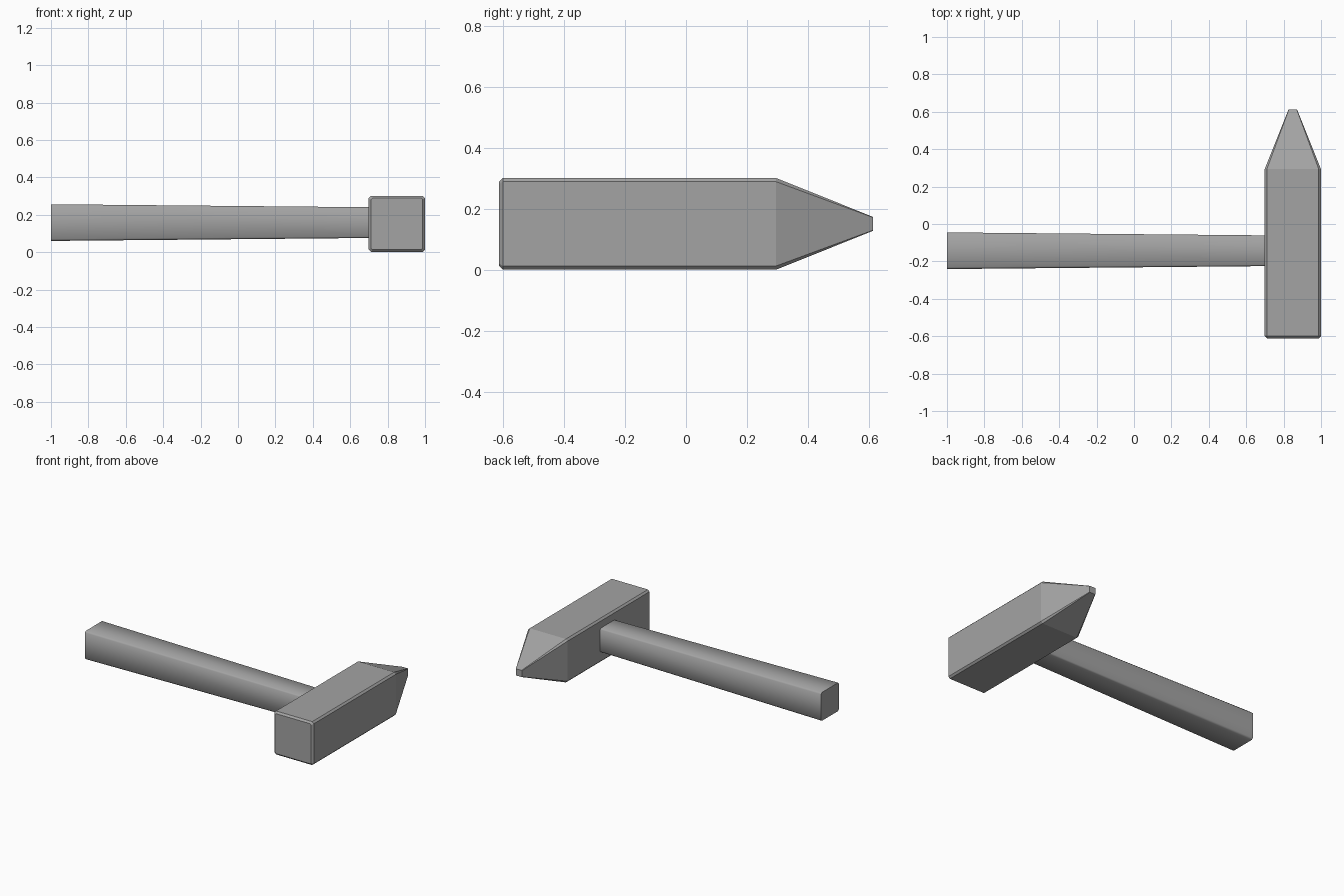
import bpy
import bmesh
from math import radians

cube = bpy.data.objects.get("Cube")
if cube:
    bpy.data.objects.remove(cube, do_unlink=True)

steel = bpy.data.materials.new("mid grey")
steel.use_nodes = True
grey = (0.37, 0.37, 0.37, 1)
steel.diffuse_color = grey
steel.node_tree.nodes["Principled BSDF"].inputs["Base Color"].default_value = grey


def chamfered_rectangle(a, b, c):
    """Outline of a rectangle with half sizes a, b and corners cut by c."""
    quarter = [(a, b - c), (a - c, b)]
    half = quarter + [(-u, v) for u, v in reversed(quarter)]
    return half + [(-u, -v) for u, v in half]


def loft(name, sections, place, smooth_angle):
    """Skin chamfered rectangles (position, half a, half b, chamfer) along an axis."""
    bm = bmesh.new()
    rings = [[bm.verts.new(place(t, u, v)) for u, v in chamfered_rectangle(a, b, c)]
             for t, a, b, c in sections]
    for r, s in zip(rings, rings[1:]):
        for i in range(len(r)):
            j = (i + 1) % len(r)
            bm.faces.new((r[i], r[j], s[j], s[i]))
    bm.faces.new(rings[0])
    bm.faces.new(rings[-1])
    bmesh.ops.recalc_face_normals(bm, faces=bm.faces)
    mesh = bpy.data.meshes.new(name)
    bm.to_mesh(mesh)
    bm.free()
    mesh.materials.append(steel)
    obj = bpy.data.objects.new(name, mesh)
    bpy.context.collection.objects.link(obj)
    bpy.ops.object.select_all(action='DESELECT')
    obj.select_set(True)
    bpy.context.view_layer.objects.active = obj
    bpy.ops.object.shade_smooth_by_angle(angle=radians(smooth_angle))
    return obj


# Head: bevelled striking face, square body, wedge tapering to a blunt tip
loft("hammer_head",
     [(-0.612, 0.138, 0.138, 0.008),
      (-0.6, 0.15, 0.15, 0.012),
      (0.295, 0.15, 0.15, 0.012),
      (0.612, 0.023, 0.023, 0.002)],
     lambda t, u, v: (0.849 + u, t, 0.151 + v), 15)

# Handle: thicker at the grip end, with softened long edges
loft("handle",
     [(-1.0, 0.098, 0.098, 0.01),
      (0.72, 0.082, 0.082, 0.008)],
     lambda t, u, v: (t, -0.143 + u, 0.158 + v), 60)
